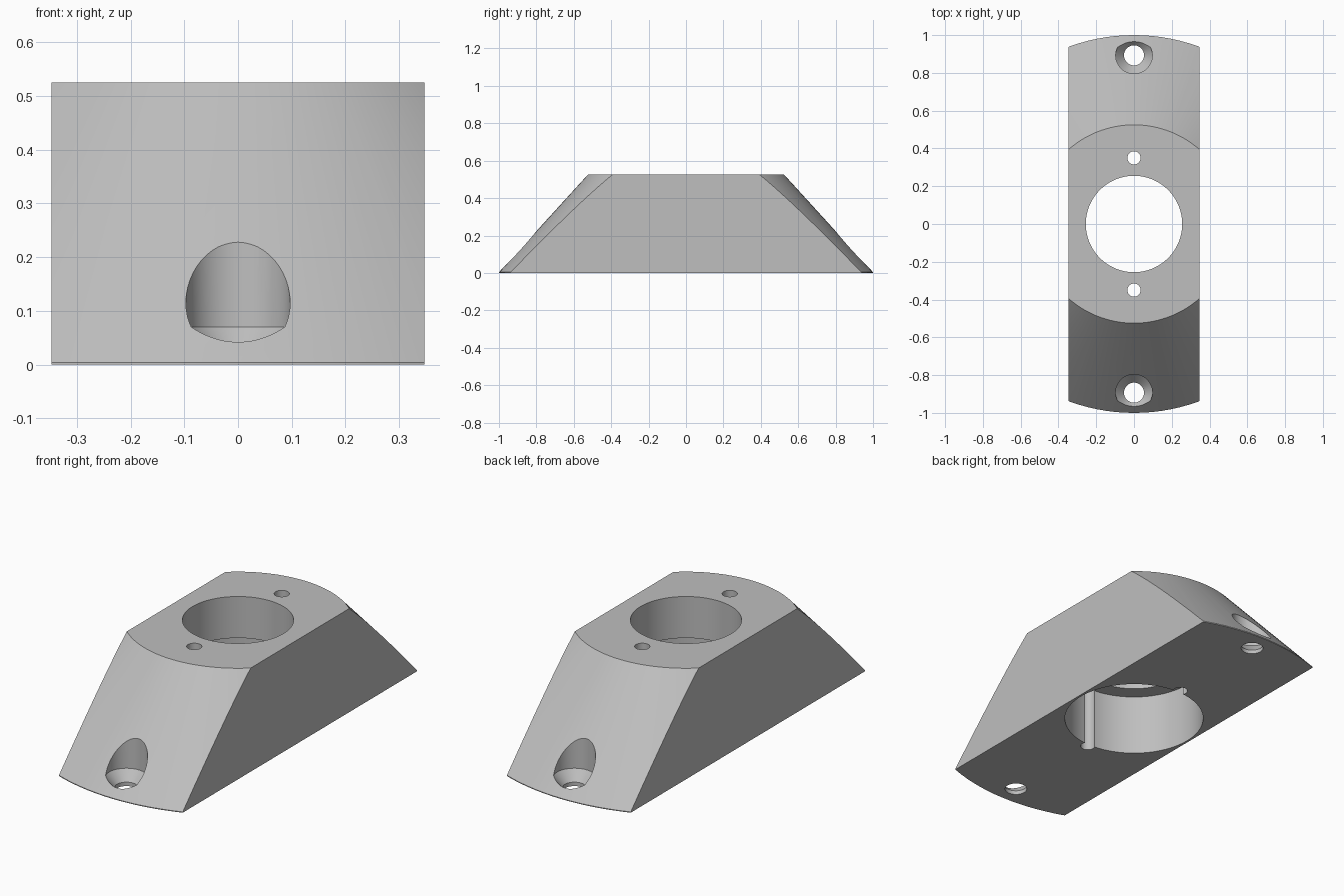
import bpy, bmesh, math
from mathutils import Matrix

default = bpy.data.objects.get("Cube")
if default:
    bpy.data.objects.remove(default, do_unlink=True)

HALF_WIDTH, HEIGHT = 0.347, 0.525
LOW, HIGH = -0.1, 0.7          # cutters overshoot the body

grey = bpy.data.materials.new("plain grey")
grey.use_nodes = True
colour = (0.52, 0.52, 0.52, 1)
grey.diffuse_color = colour
grey.node_tree.nodes["Principled BSDF"].inputs["Base Color"].default_value = colour


def make_object(name, bm):
    bmesh.ops.recalc_face_normals(bm, faces=bm.faces)
    mesh = bpy.data.meshes.new(name)
    bm.to_mesh(mesh)
    bm.free()
    mesh.materials.append(grey)
    obj = bpy.data.objects.new(name, mesh)
    bpy.context.collection.objects.link(obj)
    return obj


def turned(name, profile, y=0, sides=64):
    """Solid of revolution about a vertical axis from (radius, z) pairs."""
    bm = bmesh.new()
    rings = []
    for r, z in profile:
        angles = [math.tau * i / sides for i in range(sides)]
        rings.append([bm.verts.new((r * math.cos(a), y + r * math.sin(a), z)) for a in angles])
    for low, high in zip(rings, rings[1:]):
        for i in range(sides):
            j = (i + 1) % sides
            bm.faces.new((low[i], low[j], high[j], high[i]))
    bm.faces.new(rings[0][::-1])
    bm.faces.new(rings[-1])
    return make_object(name, bm)


def combine(body, tool, operation):
    """Apply a boolean and drop the helper."""
    tool.hide_render = True
    mod = body.modifiers.new("cut", "BOOLEAN")
    mod.operation, mod.object, mod.solver = operation, tool, "EXACT"
    bpy.context.view_layer.objects.active = body
    bpy.ops.object.modifier_apply(modifier=mod.name)
    bpy.data.objects.remove(tool, do_unlink=True)


# Conical body with a thin rim, trimmed to two flat sides
body = turned("mounting_block", [(1, 0), (1, 0.004), (0.525, HEIGHT)], sides=128)
bm = bmesh.new()
bmesh.ops.create_cube(bm, size=1, matrix=Matrix.Diagonal((2 * HALF_WIDTH, 3, 3, 1)))
combine(body, make_object("side_trim", bm), "INTERSECT")

# Central opening, wider from below
combine(body, turned("centre_bore", [(0.336, LOW), (0.336, 0.315), (0.255, 0.315), (0.255, HIGH)],
                     sides=96), "DIFFERENCE")

# Small through holes and countersunk screw holes at both ends
for side in (-1, 1):
    combine(body, turned("pin_hole", [(0.035, LOW), (0.035, HIGH)], side * 0.35, 32), "DIFFERENCE")
    combine(body, turned("screw_hole", [(0.053, LOW), (0.053, 0.02), (0.097, 0.07), (0.097, HIGH)],
                         side * 0.893, 48), "DIFFERENCE")

bpy.ops.object.select_all(action="DESELECT")
body.select_set(True)
bpy.context.view_layer.objects.active = body
bpy.ops.object.shade_smooth_by_angle(angle=math.radians(25))
